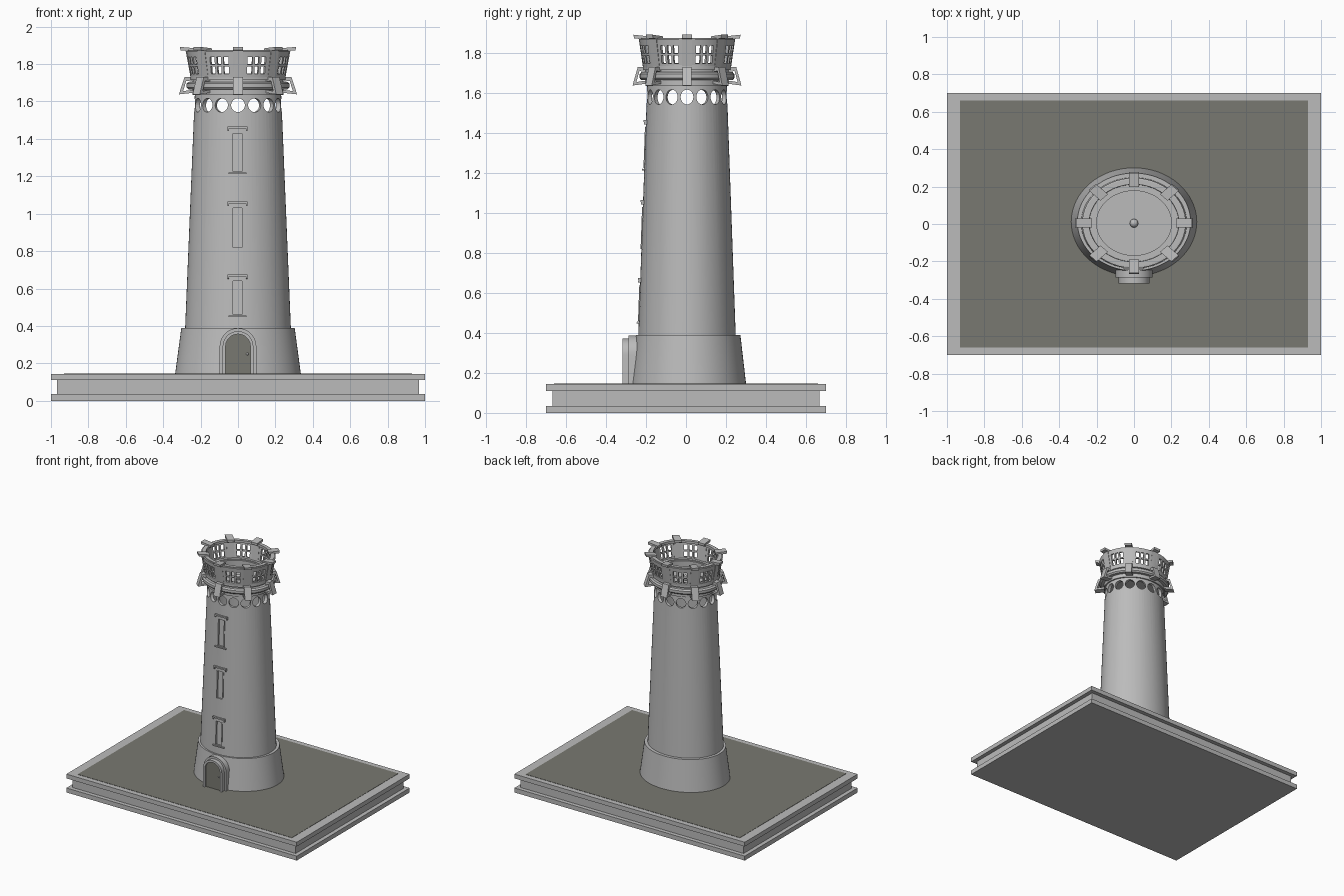
import bpy, bmesh
from math import radians, sin, cos, pi
from mathutils import Matrix

old = bpy.data.objects.get("Cube")
if old:
    bpy.data.objects.remove(old, do_unlink=True)


def material(name, r, g, b):
    m = bpy.data.materials.new(name)
    m.use_nodes = True
    m.diffuse_color = (r, g, b, 1)
    m.node_tree.nodes["Principled BSDF"].inputs["Base Color"].default_value = (r, g, b, 1)
    return m


STONE = material("light grey stone", 0.5, 0.5, 0.5)
OLIVE = material("olive grey", 0.19, 0.19, 0.165)

# The round parts are slightly squashed front to back
OVAL = Matrix.Translation((0, 0.005, 0)) @ Matrix.Diagonal((1, 0.862, 1, 1))


def finish(name, bm, mat=STONE, smooth=False, xform=None):
    if xform:
        bm.transform(xform)
    bmesh.ops.recalc_face_normals(bm, faces=bm.faces)
    me = bpy.data.meshes.new(name)
    bm.to_mesh(me)
    bm.free()
    me.materials.append(mat)
    ob = bpy.data.objects.new(name, me)
    bpy.context.collection.objects.link(ob)
    if smooth:
        smooth_object(ob)
    return ob


def activate(ob):
    bpy.ops.object.select_all(action="DESELECT")
    ob.select_set(True)
    bpy.context.view_layer.objects.active = ob


def smooth_object(ob):
    activate(ob)
    bpy.ops.object.shade_smooth_by_angle(angle=radians(30))


def box(bm, x, y, z, matrix=Matrix()):
    """Box from (min, max) pairs."""
    size = Matrix.Diagonal((x[1] - x[0], y[1] - y[0], z[1] - z[0], 1))
    mid = Matrix.Translation((sum(x) / 2, sum(y) / 2, sum(z) / 2))
    bmesh.ops.create_cube(bm, size=1, matrix=matrix @ mid @ size)


def revolve(name, profile, xform=OVAL, segments=64):
    """Closed (radius, z) loop turned around the z axis."""
    bm = bmesh.new()
    rings = [[bm.verts.new((r * cos(2 * pi * i / segments), r * sin(2 * pi * i / segments), z))
              for r, z in profile] for i in range(segments)]
    n = len(profile)
    for i in range(segments):
        a, b = rings[i], rings[(i + 1) % segments]
        for j in range(n):
            k = (j + 1) % n
            bm.faces.new((a[j], b[j], b[k], a[k]))
    return finish(name, bm, smooth=True, xform=xform)


def prism(bm, points, depth):
    """Extrude a polygon of 3D points along the depth vector."""
    face = bm.faces.new([bm.verts.new(p) for p in points])
    new = bmesh.ops.extrude_face_region(bm, geom=[face])["geom"]
    bmesh.ops.translate(bm, verts=[v for v in new if isinstance(v, bmesh.types.BMVert)], vec=depth)


def radial_set(name, polygons, width):
    """Eight copies of flat (radius, z) polygons, spaced around the tower."""
    for i in range(8):
        bm = bmesh.new()
        for poly in polygons:
            prism(bm, [(r, -width / 2, z) for r, z in poly], (0, width, 0))
        finish(f"{name}_{i + 1}", bm, xform=OVAL @ Matrix.Rotation(i * pi / 4, 4, "Z"))


# Plinth: two slabs with a recessed band between, and ground on top
for name, inset, z in (("plinth_foot", 0, (0, 0.035)), ("plinth_band", 0.032, (0.035, 0.11)),
                       ("plinth_top", 0, (0.11, 0.144))):
    bm = bmesh.new()
    box(bm, (inset - 1, 1 - inset), (inset - 0.7, 0.7 - inset), z)
    finish(name, bm)
bm = bmesh.new()
box(bm, (-0.93, 0.93), (-0.66, 0.66), (0.14, 0.146))
finish("ground", bm, OLIVE)

# Tower skirt and shaft
revolve("tower_skirt", [(0.336, 0.144), (0.303, 0.39), (0.25, 0.39), (0.25, 0.144)],
        Matrix.Translation((0, 0.006, 0)) @ OVAL)
shaft = revolve("tower_shaft", [(0.283, 0.38), (0.23, 1.66), (0.205, 1.66), (0.255, 0.38)])


def wall_y(z):
    return 0.005 - 0.862 * (0.283 - (z - 0.38) * 0.0414)


# Cutter: ring of round openings and three window recesses
WINDOWS = ((0.46, 0.64, True), (0.82, 1.03, False), (1.225, 1.43, True))
LEAN = Matrix.Rotation(-0.036, 4, "X")


def on_wall(z):
    return Matrix.Translation((-0.003, wall_y(z), z)) @ LEAN


bm = bmesh.new()
for i in range(16):
    m = OVAL @ Matrix.Rotation(i * pi / 8, 4, "Z") @ Matrix.Translation((0.245, 0, 1.58))
    bmesh.ops.create_cone(bm, cap_ends=True, segments=24, radius1=0.037, radius2=0.037,
                          depth=0.09, matrix=m @ Matrix.Rotation(pi / 2, 4, "Y"))
for low, high, sill in WINDOWS:
    h = (high - low) / 2
    box(bm, (-0.03, 0.03), (-0.05, 0.012), (-h, h), on_wall((low + high) / 2))
cutter = finish("opening_cutter", bm)
cutter.hide_render = True
mod = shaft.modifiers.new("openings", "BOOLEAN")
mod.operation, mod.solver, mod.object = "DIFFERENCE", "EXACT", cutter
activate(shaft)
bpy.ops.object.modifier_apply(modifier=mod.name)
bpy.data.objects.remove(cutter, do_unlink=True)
smooth_object(shaft)

# Window trim: slim jambs, hooded lintels and sills
for n, (low, high, sill) in enumerate(WINDOWS):
    bm = bmesh.new()
    h = (high - low) / 2
    m = on_wall((low + high) / 2)
    for s in (-1, 1):
        box(bm, sorted((s * 0.024, s * 0.03)), (-0.004, 0.014), (-h, h), m)
        box(bm, sorted((s * 0.046, s * 0.053)), (-0.01, 0.015), (h + 0.012, h + 0.03), m)
    box(bm, (-0.053, 0.053), (-0.012, 0.015), (h + 0.025, h + 0.035), m)
    if sill:
        box(bm, (-0.048, 0.048), (-0.01, 0.015), (-h - 0.012, -h - 0.004), m)
    finish(f"window_trim_{n + 1}", bm)


# Doorway: stepped arches, leaf and handle
def arch(half, y):
    return [(-half, y, 0.144)] + [(-half * cos(pi * i / 20), y, 0.29 + half * sin(pi * i / 20))
                                  for i in range(21)] + [(half, y, 0.144)]


def arch_part(name, points, depth, mat=STONE):
    bm = bmesh.new()
    prism(bm, points, (0, depth, 0))
    finish(name, bm, mat, smooth=True)


arch_part("door_outer_arch", arch(0.098, -0.287), 0.1)
arch_part("door_inner_arch", arch(0.082, -0.318) + arch(0.066, -0.318)[::-1], 0.035)
arch_part("door_leaf", arch(0.067, -0.304), 0.02, OLIVE)
bm = bmesh.new()
bmesh.ops.create_uvsphere(bm, u_segments=12, v_segments=8, radius=0.007,
                          matrix=Matrix.Translation((0.05, -0.308, 0.25)))
finish("door_handle", bm, smooth=True)

# Gallery: collar, deck ring and upper ring
revolve("gallery_collar", [(0.242, 1.635), (0.242, 1.735), (0.2, 1.735), (0.2, 1.635)])
revolve("gallery_ring", [(0.265, 1.665), (0.275, 1.675), (0.275, 1.695), (0.265, 1.705),
                         (0.235, 1.705), (0.235, 1.665)])
revolve("lantern_foot_ring", [(0.255, 1.715), (0.255, 1.74), (0.215, 1.74), (0.215, 1.715)])

# Lantern floor with a small knob
bm = bmesh.new()
bmesh.ops.create_cone(bm, cap_ends=True, segments=64, radius1=0.215, radius2=0.215, depth=0.02,
                      matrix=Matrix.Translation((0, 0, 1.665)))
finish("lantern_floor", bm, xform=OVAL)
bm = bmesh.new()
bmesh.ops.create_uvsphere(bm, u_segments=16, v_segments=10, radius=0.023,
                          matrix=Matrix.Translation((0, 0.004, 1.685)))
finish("floor_knob", bm, smooth=True)

# Lantern wall: flared shell with paned openings between the pillars
cols = [0, 5.5, 11, 17, 20, 25, 28, 34, 39.5]
rows = [1.73, 1.75, 1.79, 1.8, 1.84, 1.872]
angles = [p * 45 + c for p in range(8) for c in cols]
bm = bmesh.new()
grid = []
for a in map(radians, angles):
    grid.append([bm.verts.new(((0.237 + (z - 1.73) * 0.17) * cos(a),
                               (0.237 + (z - 1.73) * 0.17) * sin(a), z)) for z in rows])
for i in range(len(grid)):
    a, b = grid[i], grid[(i + 1) % len(grid)]
    for j in range(len(rows) - 1):
        if not (i % len(cols) in (2, 4, 6) and j in (1, 3)):
            bm.faces.new((a[j], b[j], b[j + 1], a[j + 1]))
wall = finish("lantern_wall", bm, xform=OVAL)
mod = wall.modifiers.new("thickness", "SOLIDIFY")
mod.thickness, mod.offset = 0.016, -1
activate(wall)
bpy.ops.object.modifier_apply(modifier=mod.name)
smooth_object(wall)
revolve("lantern_rim", [(0.268, 1.857), (0.27, 1.876), (0.24, 1.876), (0.24, 1.857)])

# Pillars with outward caps, and hollow brackets below
radial_set("pillar", [[(0.235, 1.735), (0.255, 1.735), (0.28, 1.872), (0.255, 1.872)],
                      [(0.225, 1.866), (0.308, 1.874), (0.31, 1.892), (0.225, 1.884)]], 0.056)
radial_set("bracket", [[(0.27, 1.73), (0.286, 1.73), (0.316, 1.638), (0.298, 1.642)],
                       [(0.225, 1.648), (0.225, 1.664), (0.304, 1.654), (0.316, 1.638)],
                       [(0.235, 1.705), (0.235, 1.73), (0.286, 1.73), (0.286, 1.712)]], 0.054)
